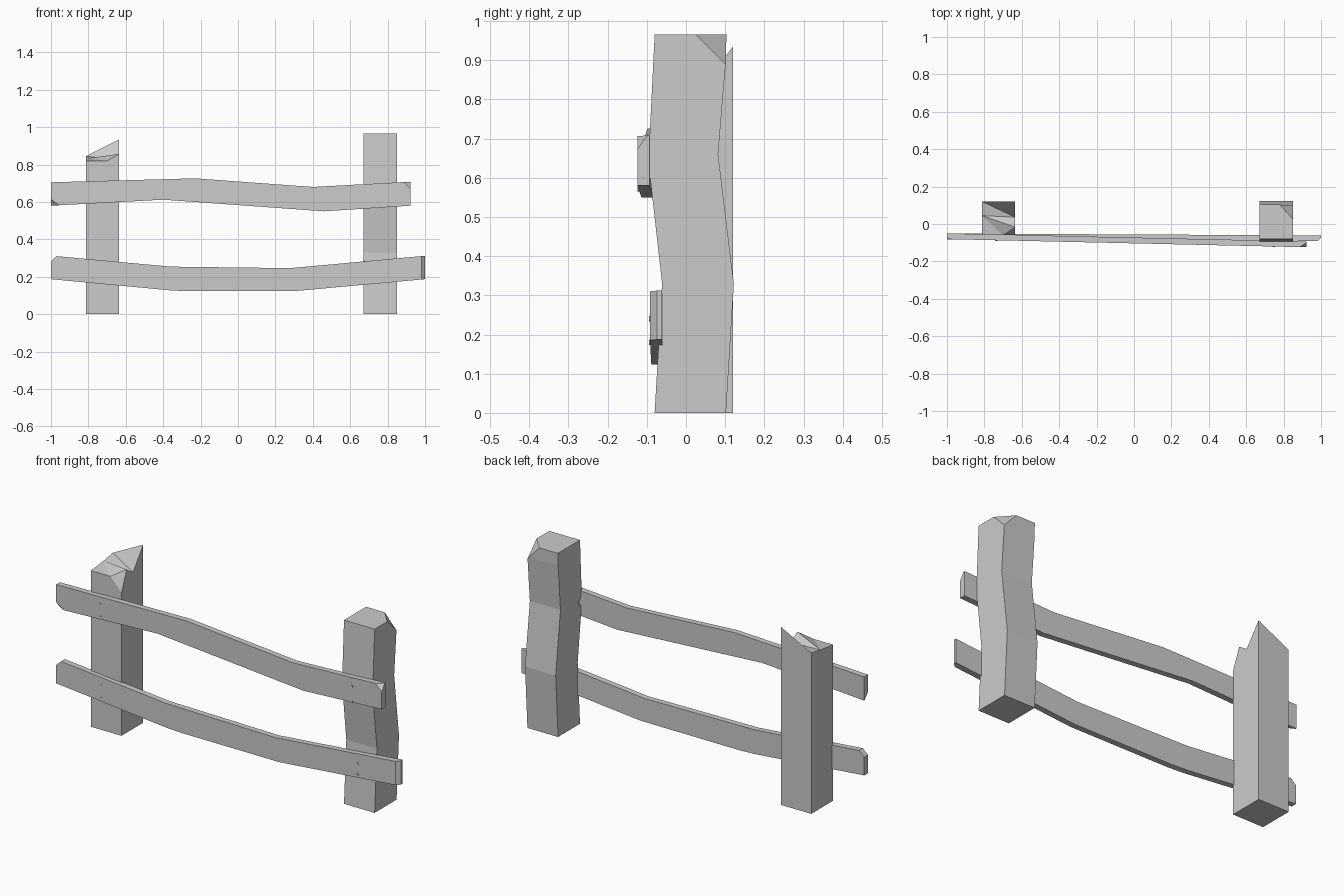
import bpy, bmesh, math
from mathutils import Vector

cube = bpy.data.objects.get("Cube")
if cube:
    bpy.data.objects.remove(cube, do_unlink=True)

GREY = (0.6, 0.6, 0.6, 1)
wood = bpy.data.materials.new("plain grey wood")
wood.use_nodes = True
wood.diffuse_color = GREY
wood.node_tree.nodes["Principled BSDF"].inputs["Base Color"].default_value = GREY


def finish(bm, name):
    bmesh.ops.recalc_face_normals(bm, faces=bm.faces[:])
    mesh = bpy.data.meshes.new(name)
    bm.to_mesh(mesh)
    bm.free()
    mesh.materials.append(wood)
    ob = bpy.data.objects.new(name, mesh)
    bpy.context.scene.collection.objects.link(ob)
    return ob


def prism(near, far):
    """Solid between two matching outlines."""
    bm = bmesh.new()
    a = [bm.verts.new(p) for p in near]
    b = [bm.verts.new(p) for p in far]
    bm.faces.new(a)
    bm.faces.new(b[::-1])
    for i in range(len(a)):
        j = (i + 1) % len(a)
        bm.faces.new((a[j], a[i], b[i], b[j]))
    return bm


def chop(bm, p, q, r):
    """Slice a corner off along the plane through three points."""
    p, q, r = Vector(p), Vector(q), Vector(r)
    normal = (q - p).cross(r - p).normalized()
    middle = sum((v.co for v in bm.verts), Vector()) / len(bm.verts)
    if (middle - p).dot(normal) > 0:
        normal = -normal
    bmesh.ops.bisect_plane(bm, geom=bm.verts[:] + bm.edges[:] + bm.faces[:],
                           plane_co=p, plane_no=normal, clear_outer=True)
    bmesh.ops.holes_fill(bm, edges=[e for e in bm.edges if e.is_boundary], sides=0)


# Right-hand post: wavy side profile with one top corner hewn off
side = [(-.08, 0), (.102, 0), (.122, .33), (.082, .66), (.102, .9), (.103, .965),
        (-.08, .965), (-.096, .64), (-.061, .33)]
bm = prism([(.672, y, z) for y, z in side], [(.85, y, z) for y, z in side])
chop(bm, (.85, .025, .965), (.78, .103, .965), (.85, .101, .89))
post = finish(bm, "wavy_post")

# Small nick in the post's front edge
bm = bmesh.new()
bmesh.ops.create_cube(bm, size=.036)
nick = finish(bm, "nick_cutter")
nick.location = (.67, -.097, .64)
nick.rotation_euler = (math.radians(45), 0, math.radians(45))
nick.hide_render = True
nick.hide_viewport = True
cut = post.modifiers.new("nick", 'BOOLEAN')
cut.operation = 'DIFFERENCE'
cut.object = nick

# Left-hand post: straight shaft with a broken, jagged top
L, R, F, B = -.812, -.635, -.06, .12
points = {
    "fl0": (L, F, 0), "fr0": (R, F, 0), "br0": (R, B, 0), "bl0": (L, B, 0),
    "front_left": (L, F, .82), "front_mid": (-.7, F, .82), "front_right": (R, F, .75),
    "lip": (R, -.017, .857), "notch": (R, .036, .822), "peak": (R, B, .935),
    "back_left": (L, B, .845), "left_mid": (L, .045, .832)}
faces = ["fl0 bl0 br0 fr0", "fl0 fr0 front_right front_mid front_left",
         "fr0 br0 peak notch lip front_right", "br0 bl0 back_left peak",
         "bl0 fl0 front_left left_mid back_left", "front_mid front_right lip",
         "back_left notch peak", "back_left left_mid notch", "left_mid lip notch",
         "left_mid front_mid lip", "left_mid front_left front_mid"]
bm = bmesh.new()
vert = {k: bm.verts.new(p) for k, p in points.items()}
for f in faces:
    bm.faces.new([vert[k] for k in f.split()])
finish(bm, "broken_post")


# Rails: bent planks that lean slightly from end to end
def rail(outline, y_left, y_right, thick=.031):
    def front(x):
        return y_left + (y_right - y_left) * (x + 1) / 2
    bm = prism([(x, front(x), z) for x, z in outline],
               [(x, front(x) + thick, z) for x, z in outline])
    return bm, front


upper = [(-1, .58), (-.4, .612), (.46, .55), (.922, .58), (.922, .708),
         (.4, .68), (-.23, .726), (-1, .705)]
bm, upper_front = rail(upper, -.081, -.126)
chop(bm, (.885, -.123, .707), (.922, -.124, .672), (.922, -.1, .707))
chop(bm, (-1, -.081, .613), (-.955, -.082, .582), (-1, -.054, .58))
finish(bm, "upper_rail")

lower = [(-1, .187), (-.36, .127), (-.27, .123), (.3, .123), (1, .187), (1, .312),
         (.28, .246), (-.36, .254), (-.97, .31), (-1, .283)]
bm, lower_front = rail(lower, -.082, -.092)
chop(bm, (.98, -.092, .2), (.98, -.092, .3), (1, -.074, .3))
finish(bm, "lower_rail")

# Splinter beside the lower rail
bm = bmesh.new()
tip = [bm.verts.new(p) for p in ((.65, -.07, .277), (.68, -.085, .283),
                                 (.665, -.078, .262), (.68, -.06, .285))]
for skip in range(4):
    bm.faces.new([v for i, v in enumerate(tip) if i != skip])
finish(bm, "splinter")

# Nail heads, two per joint
nails = [(upper_front, -.737, .674, .605), (lower_front, -.737, .245, .18),
         (upper_front, .747, .653, .572), (lower_front, .757, .24, .18)]
bm = bmesh.new()
for front, x, *heights in nails:
    for z in heights:
        head = bmesh.ops.create_cone(bm, cap_ends=True, segments=6, radius1=.007,
                                     radius2=.007, depth=.006)["verts"]
        for v in head:
            v.co = Vector((x + v.co.x, front(x) + v.co.z, z + v.co.y))
finish(bm, "nail_heads")
